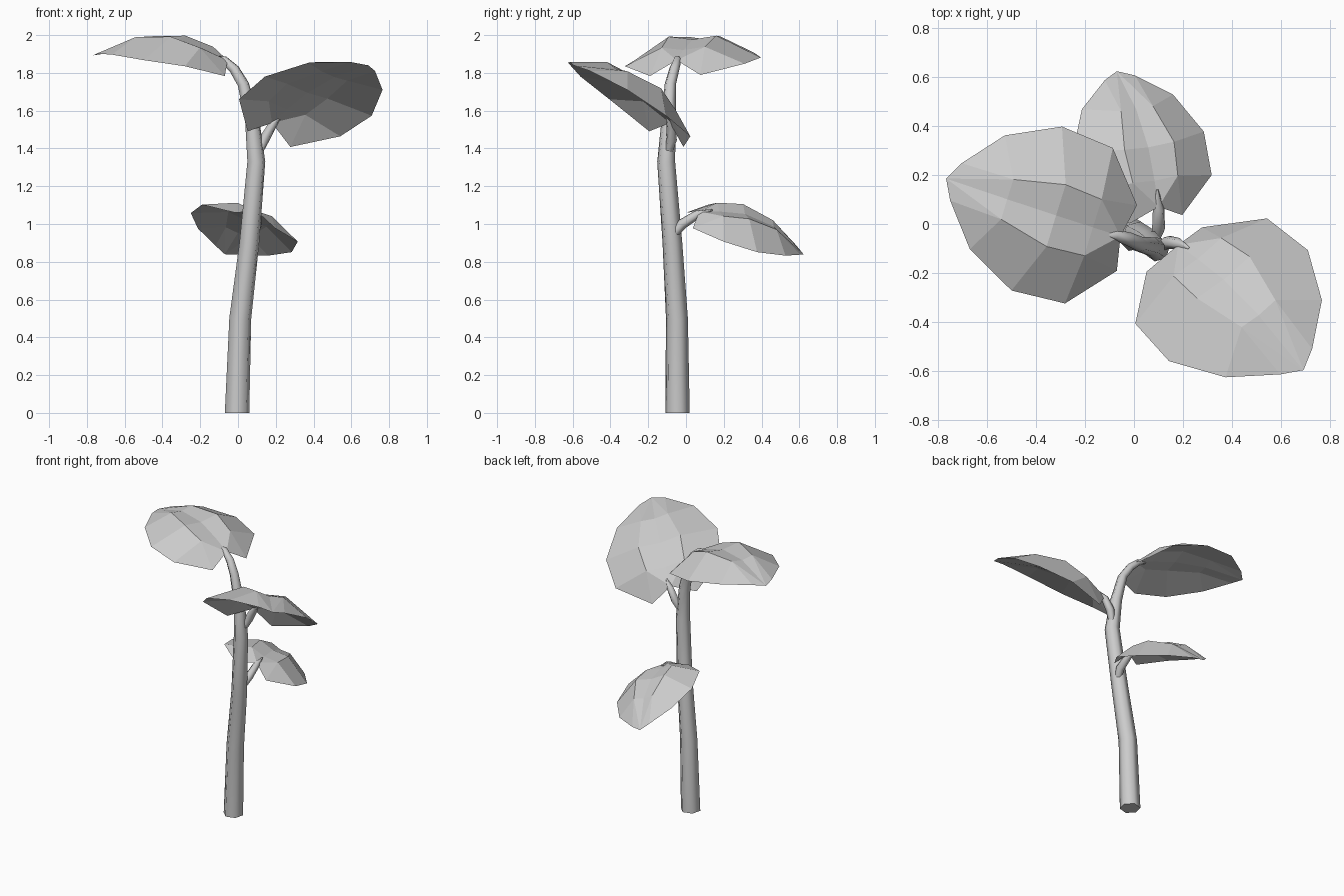
import bpy, bmesh, math
from mathutils import Vector

if "Cube" in bpy.data.objects:
    bpy.data.objects.remove(bpy.data.objects["Cube"])


def finish(bm, name, angle=None):
    mesh = bpy.data.meshes.new(name)
    bm.to_mesh(mesh)
    bm.free()
    ob = bpy.data.objects.new(name, mesh)
    bpy.context.collection.objects.link(ob)
    if angle:
        bpy.context.view_layer.objects.active = ob
        ob.select_set(True)
        bpy.ops.object.shade_smooth_by_angle(angle=math.radians(angle))
        ob.select_set(False)
    return ob


def tube(name, stations, sides=6):
    """Tapered tube through (x, y, z, radius) stations."""
    bm = bmesh.new()
    pts = [Vector(s[:3]) for s in stations]
    rings = []
    for i, s in enumerate(stations):
        d = pts[min(i + 1, len(pts) - 1)] - pts[max(i - 1, 0)]
        if i == 0 and s[2] == 0:
            d = Vector((0, 0, 1))
        q = Vector((0, 0, 1)).rotation_difference(d.normalized())
        ring = []
        for k in range(sides):
            a = math.tau * k / sides + math.radians(15)
            ring.append(bm.verts.new(pts[i] + q @ Vector((math.cos(a), math.sin(a), 0)) * s[3]))
        rings.append(ring)
    for a, b in zip(rings, rings[1:]):
        for k in range(sides):
            n = (k + 1) % sides
            bm.faces.new((a[k], a[n], b[n], b[k]))
    bm.faces.new(rings[0][::-1])
    bm.faces.new(rings[-1])
    return finish(bm, name, 65)


# Leaf pattern: (along, across, up) for the rim, the raised ridge and the midrib
RIM = [(-.03, .14, -.08), (.135, .332, -.03), (.36, .35, -.005), (.573, .243, .015), (.708, .08, .012)]
RIDGE = [(.12, .12, .065), (.28, .132, .118), (.49, .085, .108)]
MID = [(.12, 0, .05), (.28, 0, .1), (.49, 0, .095)]


def leaf(name, base, tip, across, width=1.0):
    """Closed leaf: domed top with two ridges, shallower hollow underside, shared rim."""
    base, tip, s = Vector(base), Vector(tip), Vector(across).normalized()
    d = tip - base
    scale = d.length / .75
    d.normalize()
    n = d.cross(s)
    if n.z < 0:
        n.negate()
    bm = bmesh.new()

    def row(points, side=1, height=1.0):
        return [bm.verts.new(base + scale * (d * u + s * v * side * width + n * w * height))
                for u, v, w in points]

    b, t = bm.verts.new(base), bm.verts.new(tip)
    rims = {side: row(RIM, side) for side in (1, -1)}
    for height in (1.0, .5):
        m = row(MID, 1, height)
        for side in (1, -1):
            e, r = rims[side], row(RIDGE, side, height)
            faces = [(b, m[0], r[0]), (b, r[0], e[0]), (e[0], r[0], e[1]),
                     (r[0], r[1], e[2], e[1]), (r[1], r[2], e[3], e[2]),
                     (r[2], e[4], e[3]), (r[2], t, e[4]), (m[2], t, r[2])]
            faces += [(m[i], m[i + 1], r[i + 1], r[i]) for i in range(2)]
            for f in faces:
                bm.faces.new(f)
    bmesh.ops.recalc_face_normals(bm, faces=bm.faces)
    return finish(bm, name)


# Main stem, bending over into the top leaf
tube("stem", [(-.005, -.045, 0, .067), (.012, -.048, .5, .06), (.06, -.072, .9, .054),
              (.097, -.105, 1.33, .049), (.075, -.092, 1.55, .039), (.028, -.083, 1.74, .031),
              (-.02, -.062, 1.82, .028), (-.075, -.045, 1.87, .022), (-.13, -.04, 1.885, .005)])

# Side stalks
tube("upper_stalk", [(.1, -.1, 1.36, .02), (.14, -.075, 1.45, .028),
                     (.18, -.08, 1.52, .024), (.225, -.1, 1.57, .005)])
tube("lower_stalk", [(.08, -.07, .94, .022), (.1, -.02, 1.0, .028),
                     (.1, .06, 1.05, .024), (.095, .14, 1.075, .004)])

# Leaves
leaf("top_leaf", (-.055, -.05, 1.867), (-.765, .185, 1.893), (.294, .956, .02))
leaf("right_leaf", (.18, -.085, 1.535), (.69, -.595, 1.84), (.757, .605, -.277), 1.03)
leaf("back_leaf", (.1, .07, 1.067), (-.07, .622, .84), (.93, .15, -.36))
